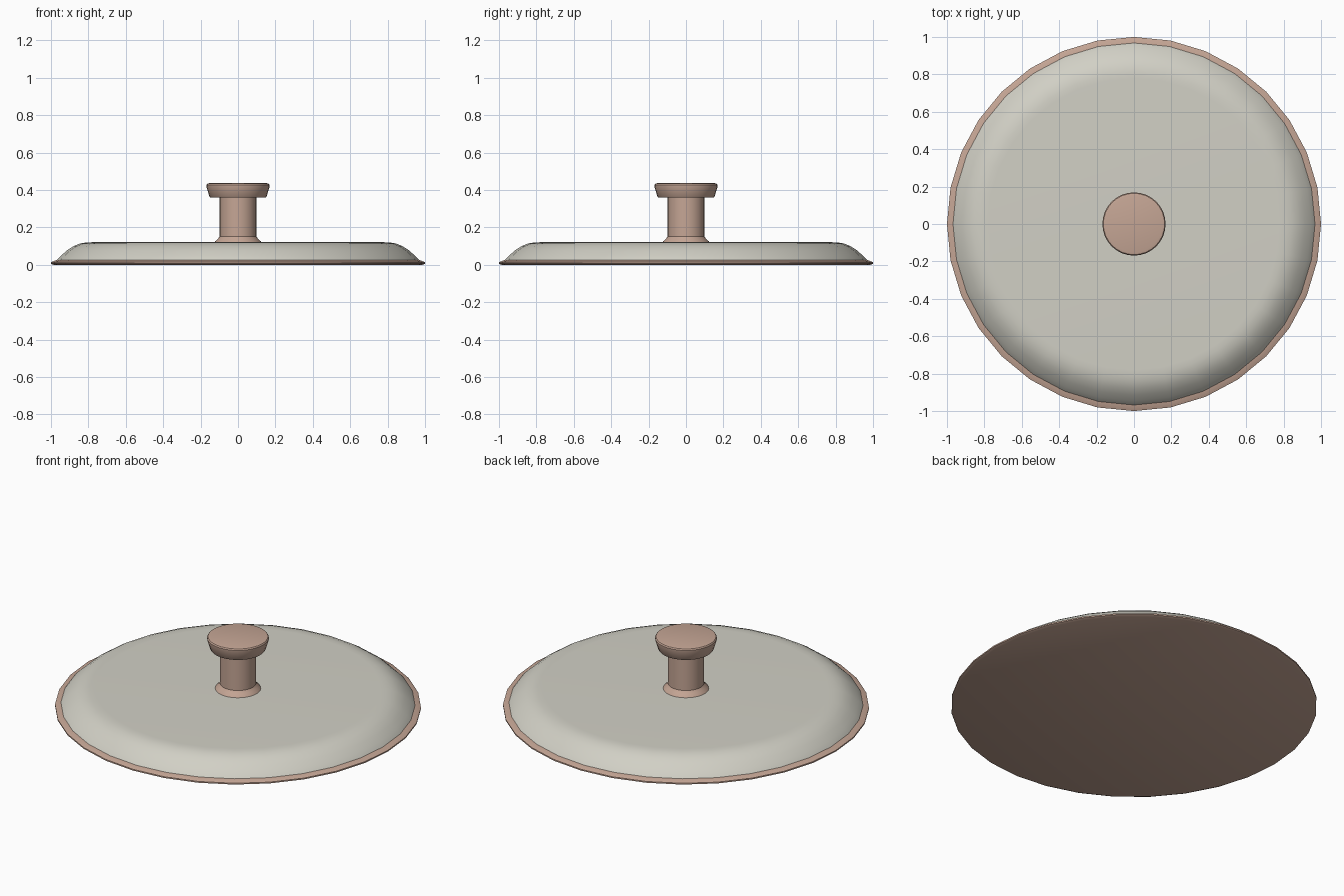
import bpy, bmesh
from math import radians, cos, sin, pi

if "Cube" in bpy.data.objects:
    bpy.data.objects.remove(bpy.data.objects["Cube"])


def material(name, rgb):
    m = bpy.data.materials.new(name)
    m.diffuse_color = (*rgb, 1)
    m.use_nodes = True
    m.node_tree.nodes["Principled BSDF"].inputs["Base Color"].default_value = m.diffuse_color
    return m


def lathe(name, profile, sides, mat, angle=35):
    """Revolve (radius, z) points around z; radius 0 closes to a pole."""
    bm = bmesh.new()
    rings = []
    for r, z in profile:
        n = 1 if r == 0 else sides
        rings.append([bm.verts.new((r * cos(2 * pi * i / sides), r * sin(2 * pi * i / sides), z))
                      for i in range(n)])
    for a, b in zip(rings, rings[1:]):
        for i in range(sides):
            j = (i + 1) % sides
            quad = [a[i % len(a)], a[j % len(a)], b[j % len(b)], b[i % len(b)]]
            bm.faces.new(list(dict.fromkeys(quad)))
    bmesh.ops.recalc_face_normals(bm, faces=bm.faces)
    me = bpy.data.meshes.new(name)
    bm.to_mesh(me)
    bm.free()
    ob = bpy.data.objects.new(name, me)
    bpy.context.collection.objects.link(ob)
    me.materials.append(mat)
    bpy.ops.object.select_all(action='DESELECT')
    ob.select_set(True)
    bpy.context.view_layer.objects.active = ob
    bpy.ops.object.shade_smooth_by_angle(angle=radians(angle))
    return ob


copper = material("copper", (0.56, 0.38, 0.30))
sage = material("sage", (0.64, 0.63, 0.56))

# Flat base with thin rim
lathe("rim", [(0, 0), (0.985, 0), (1.0, 0.006), (1.0, 0.014), (0.97, 0.026), (0, 0.026)], 32, copper)

# Shallow domed lid with a flat top
lathe("lid", [(0, 0.02), (0.972, 0.02), (0.965, 0.03), (0.945, 0.05), (0.915, 0.077), (0.88, 0.1),
              (0.845, 0.114), (0.81, 0.12), (0.78, 0.121), (0, 0.121)], 32, sage)

# Knob: flared foot, straight stem, wider cap
lathe("knob", [(0, 0.115), (0.128, 0.115), (0.122, 0.126), (0.108, 0.138), (0.098, 0.152),
               (0.098, 0.36), (0.148, 0.36), (0.153, 0.366), (0.168, 0.415), (0.169, 0.427),
               (0.164, 0.434), (0.152, 0.437), (0, 0.437)], 32, copper)
